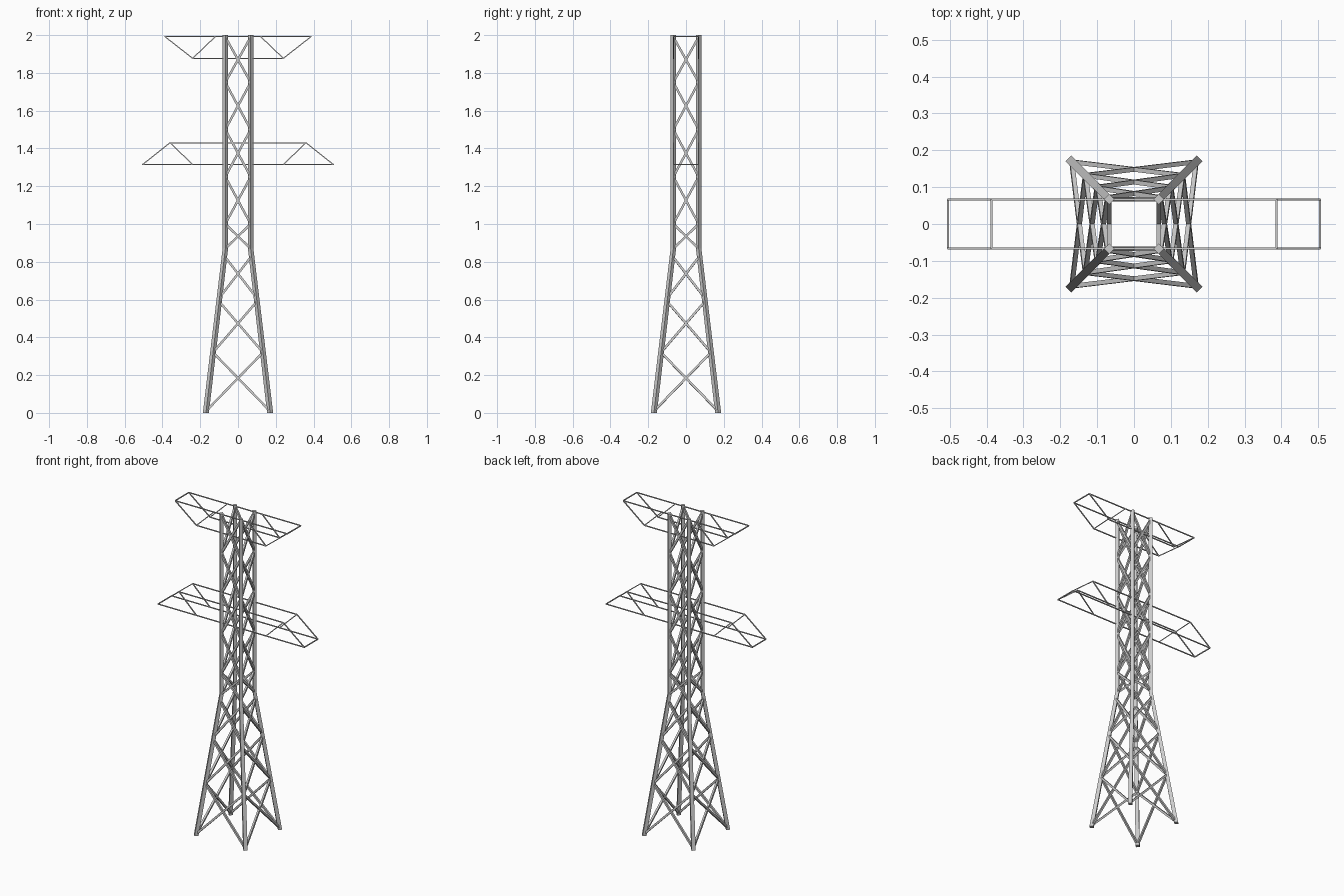
import bpy, bmesh
from math import cos, sin, pi
from mathutils import Vector

if "Cube" in bpy.data.objects:
    bpy.data.objects.remove(bpy.data.objects["Cube"])

BEND = 0.87


def half_width(z):
    """Distance of a leg centre from the tower axis at height z."""
    return 0.067 if z >= BEND else 0.17 + (0.067 - 0.17) * z / BEND


def add_bar(bm, a, b, t):
    """Square bar of thickness t between two points."""
    a, b = Vector(a), Vector(b)
    d = (b - a).normalized()
    ref = Vector((0, 1, 0)) if abs(d.y) < 0.9 else Vector((0, 0, 1))
    u = d.cross(ref).normalized() * t / 2
    v = d.cross(u).normalized() * t / 2
    r = [[bm.verts.new(p + u * i + v * j) for i, j in ((1, 1), (-1, 1), (-1, -1), (1, -1))]
         for p in (a, b)]
    skin(bm, r)


def skin(bm, rings):
    """Join four-sided rings and cap the ends."""
    for lo, hi in zip(rings, rings[1:]):
        for k in range(4):
            bm.faces.new((lo[k], lo[(k + 1) % 4], hi[(k + 1) % 4], hi[k]))
    bm.faces.new(rings[0][::-1])
    bm.faces.new(rings[-1])


def finish(bm, name):
    bmesh.ops.recalc_face_normals(bm, faces=bm.faces)
    me = bpy.data.meshes.new(name)
    bm.to_mesh(me)
    bm.free()
    bpy.context.collection.objects.link(bpy.data.objects.new(name, me))


# four bent legs with diamond section
for name, sx, sy in (("front_left_leg", -1, -1), ("front_right_leg", 1, -1),
                     ("back_left_leg", -1, 1), ("back_right_leg", 1, 1)):
    bm = bmesh.new()
    rings = []
    for z, r in ((0, 0.016), (BEND, 0.0145), (2.0, 0.0145)):
        w = half_width(z)
        rings.append([bm.verts.new((sx * w + r * cos(k * pi / 2), sy * w + r * sin(k * pi / 2), z))
                      for k in range(4)])
    skin(bm, rings)
    finish(bm, name)

# crossed lattice braces on each face
panels = [(0.01, 0.32), (0.32, 0.59), (0.61, 0.83), (0.87, 1.0),
          (1.0, 1.25), (1.25, 1.5), (1.5, 1.75), (1.75, 1.99)]
for name, swap, side in (("front_braces", False, -1), ("back_braces", False, 1),
                         ("left_braces", True, -1), ("right_braces", True, 1)):
    bm = bmesh.new()
    for z0, z1 in panels:
        w0, w1 = half_width(z0), half_width(z1)
        for s in (-1, 1):
            a, b = (s * w0, side * w0, z0), (-s * w1, side * w1, z1)
            if swap:
                a, b = (a[1], a[0], a[2]), (b[1], b[0], b[2])
            add_bar(bm, a, b, 0.012)
    finish(bm, name)


def cross_arm(name, z_long, x_long, z_short, x_short, tie_long):
    """Wire frame arm: long chord, short chord, slanted ends, inner ties and end bars."""
    bm = bmesh.new()
    y, t = 0.067, 0.0055
    for sy in (-y, y):
        add_bar(bm, (-x_long, sy, z_long), (x_long, sy, z_long), t)
        add_bar(bm, (-x_short, sy, z_short), (x_short, sy, z_short), t)
        for s in (-1, 1):
            add_bar(bm, (s * x_long, sy, z_long), (s * x_short, sy, z_short), t)
            add_bar(bm, (s * x_short, sy, z_short), (s * tie_long, sy, z_long), t)
    for s in (-1, 1):
        add_bar(bm, (s * x_long, -y, z_long), (s * x_long, y, z_long), t)
    finish(bm, name)


# two cross arms
cross_arm("lower_cross_arm", 1.315, 0.505, 1.43, 0.36, 0.24)
cross_arm("upper_cross_arm", 1.992, 0.387, 1.877, 0.24, 0.12)
